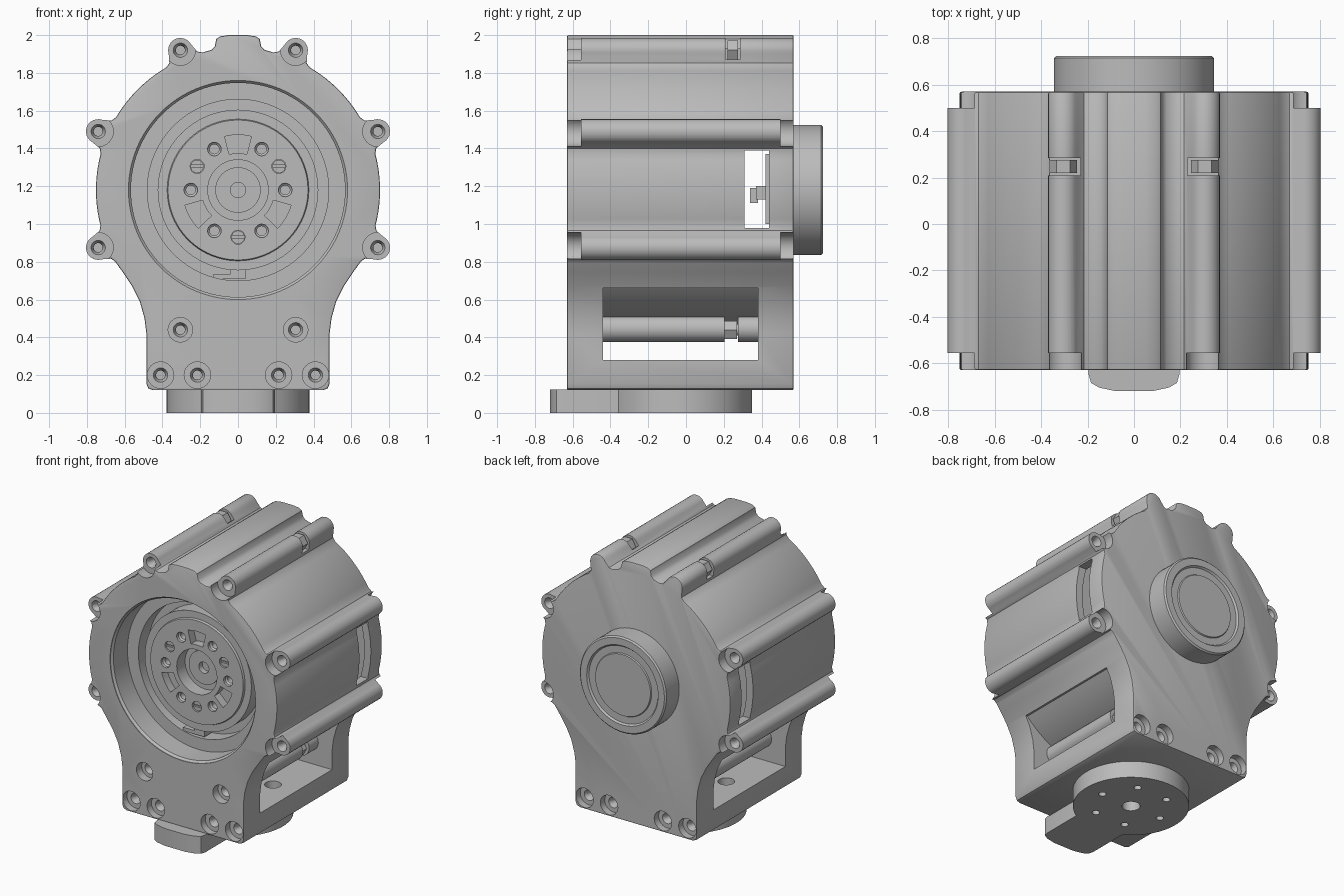
import bpy, bmesh
from math import sin, cos, pi, radians, asin, atan2
from mathutils import Matrix

if "Cube" in bpy.data.objects:
    bpy.data.objects.remove(bpy.data.objects["Cube"])

grey = bpy.data.materials.new("plain_grey")
grey.use_nodes = True
COLOUR = (0.5, 0.5, 0.5, 1)
grey.diffuse_color = COLOUR
grey.node_tree.nodes["Principled BSDF"].inputs["Base Color"].default_value = COLOUR

CZ = 1.18                    # height of the main axis
FRONT, BACK = -0.63, 0.57    # housing ends
parts = []


def finish(name, bm, keep=True):
    bmesh.ops.remove_doubles(bm, verts=bm.verts, dist=1e-5)
    bmesh.ops.recalc_face_normals(bm, faces=bm.faces)
    mesh = bpy.data.meshes.new(name)
    bm.to_mesh(mesh)
    bm.free()
    mesh.materials.append(grey)
    ob = bpy.data.objects.new(name, mesh)
    bpy.context.collection.objects.link(ob)
    if keep:
        parts.append(ob)
    return ob


def extrude(name, pts, a, b, axis="Y", keep=True):
    """Solid from an outline; axis Y takes (x, z) points, axis Z takes (x, y)."""
    bm = bmesh.new()
    def at(p, d):
        return bm.verts.new((p[0], d, p[1]) if axis == "Y" else (p[0], p[1], d))
    lo, hi = [at(p, a) for p in pts], [at(p, b) for p in pts]
    bm.faces.new(lo)
    bm.faces.new(hi[::-1])
    for i in range(len(pts)):
        j = (i + 1) % len(pts)
        bm.faces.new((lo[i], lo[j], hi[j], hi[i]))
    return finish(name, bm, keep)


def box(name, x0, x1, y0, y1, z0, z1, keep=True):
    return extrude(name, [(x0, z0), (x1, z0), (x1, z1), (x0, z1)], y0, y1, "Y", keep)


def lathe(name, profile, x=0, z=CZ, n=32, keep=True, y=0, upright=False):
    """Turned solid from (radius, depth) points, about the Y axis or upright."""
    bm = bmesh.new()
    vs = [bm.verts.new((r, d, 0)) for r, d in profile]
    es = [bm.edges.new(e) for e in zip(vs, vs[1:])]
    bmesh.ops.spin(bm, geom=vs + es, cent=(0, 0, 0), axis=(0, 1, 0), angle=2 * pi, steps=n)
    if upright:
        bm.transform(Matrix.Rotation(pi / 2, 4, "X"))
    bm.transform(Matrix.Translation((x, y, z)))
    return finish(name, bm, keep)


def rod(name, r, a, b, x=0, z=CZ, n=32, keep=True):
    return lathe(name, [(0, a), (r, a), (r, b), (0, b)], x, z, n, keep)


def apply(ob, mod):
    bpy.context.view_layer.objects.active = ob
    bpy.ops.object.modifier_apply(modifier=mod.name)


def cut(ob, cutter):
    mod = ob.modifiers.new("cut", "BOOLEAN")
    mod.operation, mod.solver, mod.object = "DIFFERENCE", "EXACT", cutter
    apply(ob, mod)
    bpy.data.objects.remove(cutter)


def polar(r, a, cz=CZ):
    return (r * cos(a), cz + r * sin(a))


# Housing outline, right half from the bottom up, with screw lugs along the rim
R, LUG = 0.752, 0.065
lugs = [(0.74, 0.875), (0.74, 1.49), (0.305, 1.92)]
half = [(0.45, 0.12), (0.475, 0.13), (0.485, 0.155), (0.485, 0.42), (0.495, 0.5),
        (0.52, 0.59), (0.56, 0.67), (0.61, 0.745)]
angle = radians(-31)
for lx, lz in lugs:
    mid = atan2(lz - CZ, lx)
    stop = mid - radians(8)
    steps = max(1, int((stop - angle) / radians(2.5)))
    half += [polar(R, angle + (stop - angle) * i / steps) for i in range(steps + 1)]
    half.append(polar(R + 0.012, mid - radians(6)))
    for i in range(13):
        a = mid + radians(-85 + 170 * i / 12)
        half.append((lx + LUG * cos(a), lz + LUG * sin(a)))
    half.append(polar(R + 0.012, mid + radians(6)))
    angle = mid + radians(8)
half += [polar(R, angle), (0.14, 1.922), (0.123, 1.94), (0.115, 1.98), (0.095, 1.993), (0.05, 2.0)]
housing = extrude("housing", half + [(-x, z) for x, z in reversed(half)], FRONT, BACK)
bevel = housing.modifiers.new("edge", "BEVEL")
bevel.width, bevel.segments, bevel.angle_limit = 0.008, 2, radians(60)
apply(housing, bevel)

# Front bore, electronics chamber, side slots
cut(housing, lathe("bore", [(0, -0.7), (0.58, -0.7), (0.58, -0.625), (0.567, -0.61), (0.567, -0.45),
                            (0.48, -0.45), (0.48, -0.34), (0, -0.34)], n=96, keep=False))
cut(housing, rod("chamber", 0.7, 0.295, 0.46, n=64, keep=False))
cut(housing, box("slot", -1, 1, 0.31, 0.44, 0.98, 1.39, keep=False))

# Lower opening under the round body
lim = asin(-0.52 / 0.75)
arc = [polar(0.75, -pi - lim + (2 * lim + pi) * i / 32) for i in range(33)]
cut(housing, extrude("opening", arc + [(0.7, 0.66), (0.7, 0.28), (-0.7, 0.28), (-0.7, 0.66)],
                     -0.44, 0.38, keep=False))


def bore_hole(x, z, y, way, wide, depth):
    """Counterbored screw hole entering the housing at y."""
    steps = [(0, -0.06), (wide, -0.06), (wide, depth), (0.038, depth), (0.024, depth + 0.03),
             (0.024, depth + 0.08), (0, depth + 0.08)]
    cut(housing, lathe("hole", [(r, y + way * d) for r, d in steps], x, z, 24, False))


for s in (-1, 1):
    for lx, lz in lugs:
        bore_hole(s * lx, lz, FRONT, 1, 0.08, 0.075)
        if lz < 1.9:
            bore_hole(s * lx, lz, BACK, -1, 0.08, 0.07)
    bore_hole(s * 0.305, 0.44, FRONT, 1, 0.065, 0.06)
    for x in (0.215, 0.41):
        bore_hole(s * x, 0.2, FRONT, 1, 0.07, 0.05)
        bore_hole(s * x, 0.2, BACK, -1, 0.07, 0.05)
    # Nut notches in the upper lugs
    side = "left" if s > 0 else "right"
    cut(housing, box("notch", s * 0.305 - 0.075, s * 0.305 + 0.075, 0.21, 0.285, 1.872, 2.02, False))
    rod(side + "_upper_nut", 0.06, 0.22, 0.275, s * 0.305, 1.92, 6)
    # Screw tubes across the lower opening
    rod(side + "_tube_front", 0.07, -0.45, 0.205, s * 0.305, 0.445)
    rod(side + "_tube_back", 0.07, 0.275, 0.39, s * 0.305, 0.445)
    rod(side + "_tube_nut", 0.055, 0.2, 0.27, s * 0.305, 0.44, 6)
    rod(side + "_tube_screw", 0.03, 0.19, 0.28, s * 0.305, 0.44, 16)
    cut(housing, lathe("floor_hole", [(0, 0.2), (0.055, 0.2), (0.055, -0.2), (0, -0.2)],
                       s * 0.3, 0.25, 24, False, -0.03, True))

# Output rotor inside the bore
rotor = lathe("rotor", [(0, -0.35), (0.04, -0.35), (0.04, -0.39), (0.12, -0.39), (0.12, -0.375),
                        (0.16, -0.375), (0.16, -0.47), (0.37, -0.47), (0.375, -0.455),
                        (0.425, -0.455), (0.425, -0.32), (0, -0.32)], n=96)
for i in range(6):
    x, z = polar(0.25, i * pi / 3)
    cut(rotor, lathe("hole", [(0, -0.5), (0.036, -0.5), (0.036, -0.45), (0.025, -0.44),
                              (0.025, -0.39), (0, -0.39)], x, z, 20, False))
for i in range(3):
    a = radians(30 + 120 * i)
    x, z = polar(0.25, a)
    cut(rotor, rod("socket", 0.037, -0.5, -0.4, x, z, 20, False))
    screw = rod("rotor_screw_%d" % (i + 1), 0.035, -0.46, -0.39, x, z, 20)
    cut(screw, box("drive", x - 0.05, x + 0.05, -0.5, -0.445, z - 0.007, z + 0.007, False))
    b = a + pi / 3
    span = [b + radians(-14 + 7 * k) for k in range(5)]
    window = [polar(0.292, t) for t in span] + [polar(0.195, t) for t in reversed(span)]
    cut(rotor, extrude("pocket", window, -0.5, -0.41, keep=False))
box("bore_key", -0.13, 0.04, -0.44, -0.33, 0.71, 0.735)
box("bore_key_step", -0.04, 0.04, -0.44, -0.33, 0.73, 0.765)

# Connector on the rear wall of the chamber
box("connector", -0.12, 0.12, 0.37, 0.47, 1.13, 1.2)
box("connector_plug", -0.08, 0.08, 0.34, 0.38, 1.11, 1.19)
for s in (-1, 1):
    box("left_clip" if s > 0 else "right_clip", s * 0.5 - 0.03, s * 0.5 + 0.03, 0.42, 0.47, 1.0, 1.37)

# Rear bearing cap
lathe("rear_cap", [(0, 0.5), (0.345, 0.5), (0.345, 0.715), (0.335, 0.725), (0.285, 0.725),
                   (0.275, 0.712), (0.225, 0.712), (0.22, 0.72), (0, 0.72)], n=72)

# Bottom plate: disc with an arm reaching forward
HY, HR = -0.03, 0.38
a0 = -pi / 2 + asin(0.195 / HR)
disc = [polar(HR, a0 + (pi / 2 - a0) * i / 24, HY) for i in range(25)]
arm = [(0.08, -0.72), (0.15, -0.705), (0.185, -0.685), (0.195, -0.65)]
side_pts = arm + disc
horn = extrude("output_plate", side_pts + [(-x, y) for x, y in reversed(side_pts[:-1])], 0, 0.125, "Z")
for x, y, r in [(0, HY, 0.06)] + [polar(0.245, i * pi / 3, HY) + (0.025,) for i in range(6)]:
    cut(horn, lathe("hole", [(0, 0.1), (r, 0.1), (r, -0.1), (0, -0.1)], x, 0, 20, False, y, True))

# Smooth curved walls, keep hard edges
bpy.ops.object.select_all(action="DESELECT")
for ob in parts:
    ob.select_set(True)
bpy.context.view_layer.objects.active = housing
bpy.ops.object.shade_smooth_by_angle(angle=radians(32))
